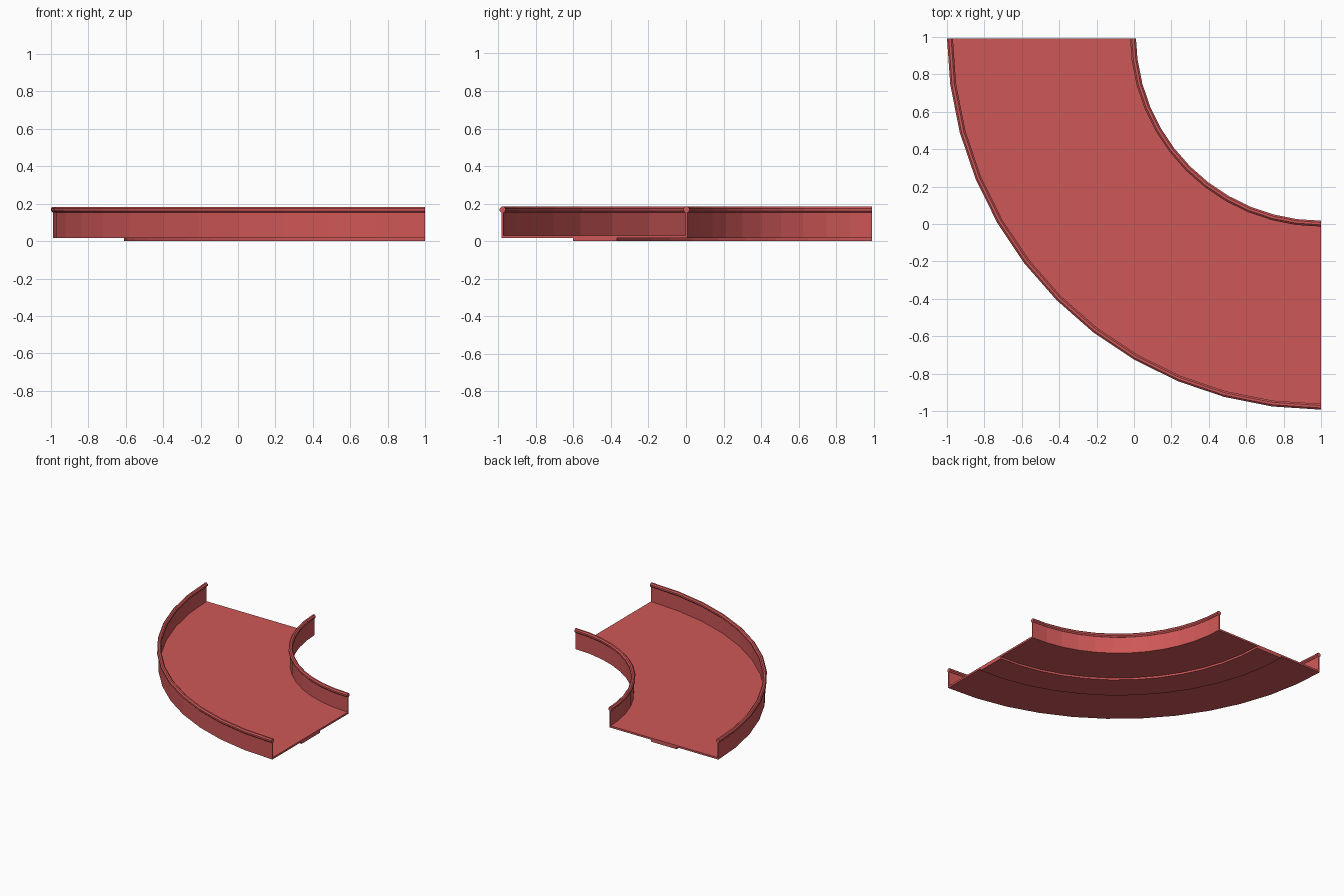
import bpy
import bmesh
from math import sin, cos, pi

cube = bpy.data.objects.get("Cube")
if cube:
    bpy.data.objects.remove(cube)

CENTRE_X, CENTRE_Y = 1.0, 1.007   # pivot of the bend
BACK_Y = 0.992                    # trimmed back end
SEGMENTS = 12

red = bpy.data.materials.new("soft_red")
red.use_nodes = True
colour = (0.62, 0.095, 0.095, 1)
red.diffuse_color = colour
red.node_tree.nodes["Principled BSDF"].inputs["Base Color"].default_value = colour


def sweep(name, profile):
    """Sweep a closed (radius, height) profile round the quarter bend."""
    bm = bmesh.new()
    rings = []
    for i in range(SEGMENTS + 1):
        a = i / SEGMENTS * pi / 2
        rings.append([bm.verts.new((CENTRE_X - r * cos(a),
                                    min(CENTRE_Y - r * sin(a), BACK_Y), z))
                      for r, z in profile])
    n = len(profile)
    for a, b in zip(rings, rings[1:]):
        for k in range(n):
            m = (k + 1) % n
            bm.faces.new((a[k], a[m], b[m], b[k]))
    bm.faces.new(rings[0])
    bm.faces.new(rings[-1])
    bmesh.ops.recalc_face_normals(bm, faces=bm.faces)
    mesh = bpy.data.meshes.new(name)
    bm.to_mesh(mesh)
    bm.free()
    mesh.materials.append(red)
    obj = bpy.data.objects.new(name, mesh)
    bpy.context.collection.objects.link(obj)


def box(r0, r1, z0, z1):
    return [(r0, z0), (r1, z0), (r1, z1), (r0, z1)]


def octagon(r, z, size):
    return [(r + size * cos((k + 0.5) * pi / 4), z + size * sin((k + 0.5) * pi / 4))
            for k in range(8)]


# Floor and the raised strip beneath it
sweep("floor", box(1.005, 1.985, 0.016, 0.031))
sweep("underside_strip", box(1.375, 1.61, 0.0, 0.022))

# Side walls, each topped by a rounded rail
for side, radius in (("inner", 1.005), ("outer", 1.984)):
    sweep(side + "_wall", box(radius - 0.005, radius + 0.005, 0.016, 0.165))
    sweep(side + "_rail", octagon(radius, 0.168, 0.017))
